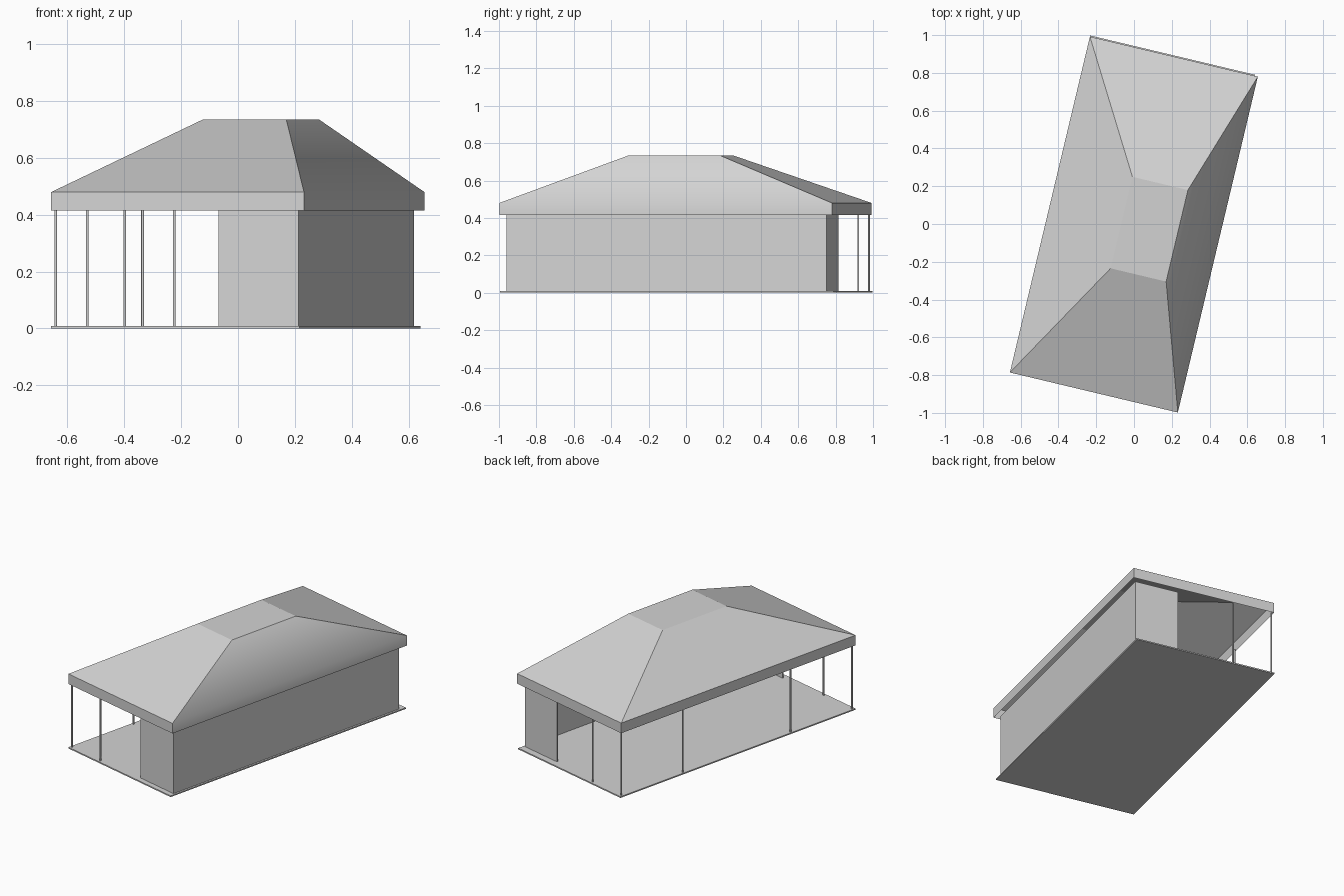
import bpy
import bmesh
import math
from mathutils import Matrix

if "Cube" in bpy.data.objects:
    bpy.data.objects.remove(bpy.data.objects["Cube"], do_unlink=True)

# The whole pavilion is turned slightly about the vertical axis
TURN = Matrix.Rotation(math.radians(-13.4), 4, "Z")
EAVE = 0.415

grey = bpy.data.materials.new("light_grey")
grey.use_nodes = True
colour = (0.65, 0.65, 0.65, 1)
grey.diffuse_color = colour
grey.node_tree.nodes["Principled BSDF"].inputs["Base Color"].default_value = colour


def finish(name, bm):
    bmesh.ops.transform(bm, matrix=TURN, verts=bm.verts)
    mesh = bpy.data.meshes.new(name)
    bm.to_mesh(mesh)
    bm.free()
    mesh.materials.append(grey)
    obj = bpy.data.objects.new(name, mesh)
    bpy.context.collection.objects.link(obj)
    return obj


def ring(bm, x0, x1, y0, y1, z):
    return [bm.verts.new((x, y, z)) for x, y in ((x0, y0), (x1, y0), (x1, y1), (x0, y1))]


def bridge(bm, low, high):
    n = len(low)
    return [bm.faces.new((low[i], low[(i + 1) % n], high[(i + 1) % n], high[i]))
            for i in range(n)]


# Thin floor slab
bm = bmesh.new()
low = ring(bm, -0.457, 0.441, -0.917, 0.917, 0)
high = ring(bm, -0.457, 0.441, -0.917, 0.917, 0.008)
bridge(bm, low, high)
bm.faces.new(high)
bm.faces.new(low[::-1])
finish("floor_slab", bm)

# Hollow hipped roof: upright fascia, four slopes and a small flat top
bm = bmesh.new()
eave_low = ring(bm, -0.457, 0.457, -0.917, 0.911, EAVE)
eave_high = ring(bm, -0.457, 0.457, -0.917, 0.911, 0.48)
top = ring(bm, -0.066, 0.236, -0.257, 0.241, 0.735)
fascia = bridge(bm, eave_low, eave_high)
slopes = bridge(bm, eave_high, top)
bm.faces.new(top)
# The steep side runs softly into its fascia; all other edges stay sharp
for edge in bm.edges:
    edge.smooth = set(edge.link_faces) == {fascia[1], slopes[1]}
fascia[1].smooth = slopes[1].smooth = True
finish("hipped_roof", bm)

# Long wall with a short return at each end
bm = bmesh.new()
path = ((0.14, -0.884), (0.429, -0.884), (0.429, 0.874), (0.15, 0.874))
columns = [[bm.verts.new((x, y, z)) for z in (0.008, EAVE)] for x, y in path]
for a, b in zip(columns, columns[1:]):
    bm.faces.new((a[0], b[0], b[1], a[1]))
walls = finish("walls", bm)
thick = walls.modifiers.new("thickness", "SOLIDIFY")
thick.thickness = 0.008
thick.offset = -1
thick.use_even_offset = True

# Slim posts along the open side and both ends
posts = [(-0.445, y) for y in (-0.9, -0.42, 0.42, 0.9)]
posts += [(-0.195, y) for y in (-0.9, 0.9)]
for i, (x, y) in enumerate(posts):
    bm = bmesh.new()
    bmesh.ops.create_cone(bm, cap_ends=True, segments=12, radius1=0.005, radius2=0.005,
                          depth=EAVE, matrix=Matrix.Translation((x, y, EAVE / 2)))
    for face in bm.faces:
        face.smooth = len(face.verts) == 4
    for edge in bm.edges:
        edge.smooth = all(f.smooth for f in edge.link_faces)
    finish(f"post_{i + 1}", bm)
